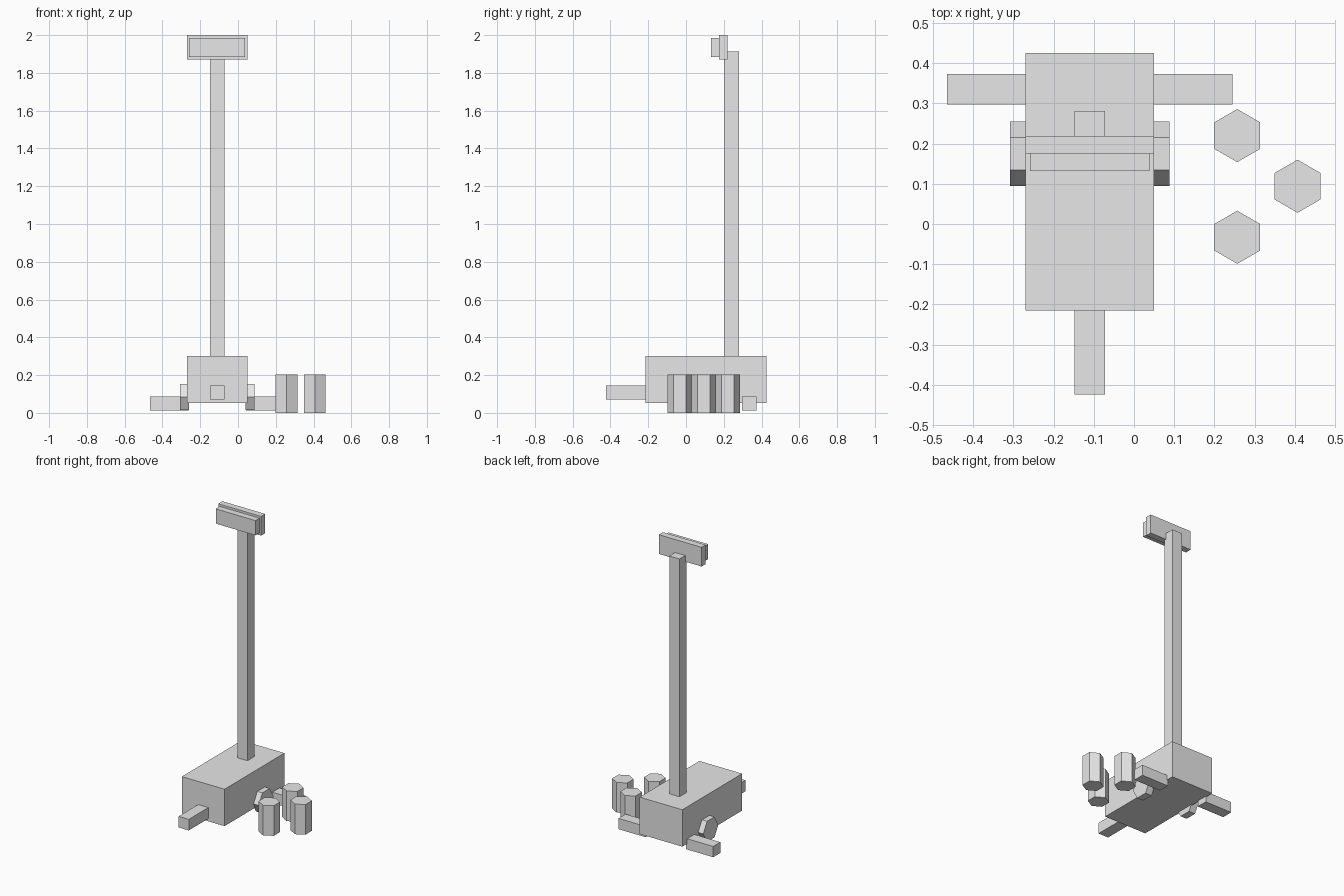
import bpy
import math

if "Cube" in bpy.data.objects:
    bpy.data.objects.remove(bpy.data.objects["Cube"])

grey = bpy.data.materials.new("plain_grey")
grey.diffuse_color = (0.8, 0.8, 0.8, 1.0)
grey.use_nodes = True
grey.node_tree.nodes["Principled BSDF"].inputs["Base Color"].default_value = grey.diffuse_color

CX = -0.11  # centre line of the trailer


def box(name, x, y, z):
    """Box from its (low, high) extents on each axis."""
    bpy.ops.mesh.primitive_cube_add(size=1)
    ob = bpy.context.object
    ob.name = name
    for v in ob.data.vertices:
        for i, (lo, hi) in enumerate((x, y, z)):
            v.co[i] = hi if v.co[i] > 0 else lo
    ob.data.materials.append(grey)
    return ob


def hex_prism(name, radius, depth, location, rotation=(0, 0, 0)):
    """Six-sided prism."""
    bpy.ops.mesh.primitive_cylinder_add(vertices=6, radius=radius, depth=depth,
                                        location=location, rotation=rotation)
    ob = bpy.context.object
    ob.name = name
    ob.data.materials.append(grey)
    return ob


# Trailer body, tow bar and mast
box("trailer_body", (-0.27, 0.05), (-0.215, 0.425), (0.052, 0.302))
box("tow_bar", (CX - 0.038, CX + 0.038), (-0.424, -0.21), (0.07, 0.145))
box("mast", (CX - 0.038, CX + 0.038), (0.204, 0.281), (0.30, 1.912))

# Lamp housing with the lamp panel in front
box("lamp_housing", (-0.27, 0.05), (0.175, 0.219), (1.87, 2.0))
box("lamp_panel", (-0.259, 0.038), (0.132, 0.175), (1.885, 1.985))

# Wheels and outrigger legs on both sides
for side, s in (("left", -1), ("right", 1)):
    hex_prism(side + "_wheel", 0.08, 0.048, (CX + s * 0.174, 0.175, 0.084),
              (0, math.pi / 2, 0))
    ends = sorted((CX + s * 0.152, CX + s * 0.355))
    box(side + "_outrigger", ends, (0.297, 0.373), (0.013, 0.086))

# Three free-standing drums beside the trailer
for i, (x, y) in enumerate(((0.257, 0.22), (0.407, 0.094), (0.257, -0.033))):
    hex_prism("drum_%d" % (i + 1), 0.066, 0.204, (x, y, 0.102))
